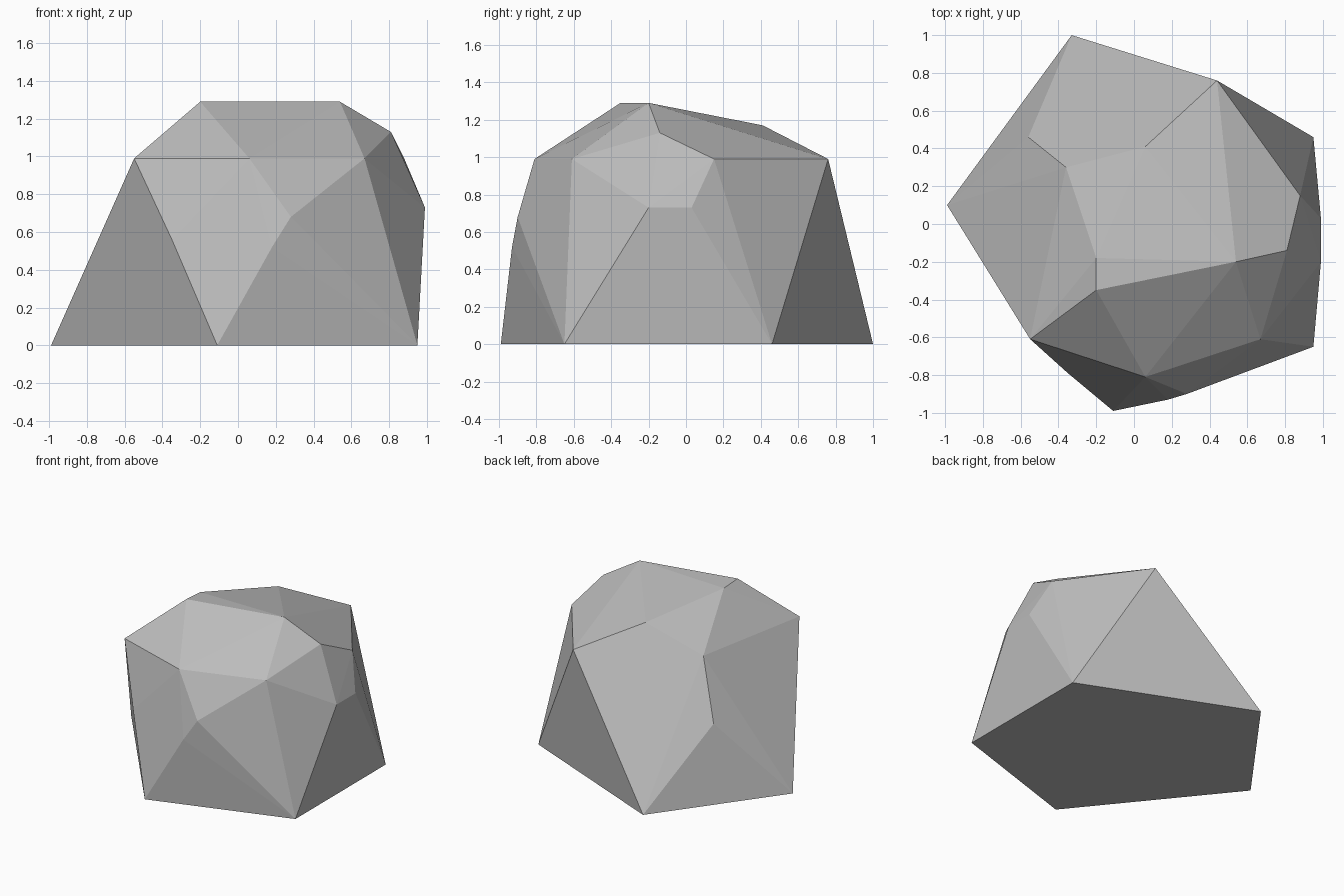
import bpy
import bmesh
import math

default_cube = bpy.data.objects.get("Cube")
if default_cube:
    bpy.data.objects.remove(default_cube, do_unlink=True)


def make_material(name, colour):
    material = bpy.data.materials.new(name)
    material.use_nodes = True
    material.diffuse_color = colour
    shader = next(n for n in material.node_tree.nodes if n.type == "BSDF_PRINCIPLED")
    shader.inputs["Base Color"].default_value = colour
    return material


def make_faceted_stone(name, corners, material):
    """Wrap the corner points in a convex shell and merge coplanar facets."""
    bm = bmesh.new()
    for corner in corners:
        bm.verts.new(corner)
    hull = bmesh.ops.convex_hull(bm, input=list(bm.verts))
    unused = {v for v in hull["geom_interior"] + hull["geom_unused"]
              if isinstance(v, bmesh.types.BMVert)}
    bmesh.ops.delete(bm, geom=list(unused), context="VERTS")
    bmesh.ops.dissolve_limit(bm, angle_limit=math.radians(1),
                             verts=list(bm.verts), edges=list(bm.edges))
    bmesh.ops.recalc_face_normals(bm, faces=list(bm.faces))
    mesh = bpy.data.meshes.new(name)
    bm.to_mesh(mesh)
    bm.free()
    mesh.materials.append(material)
    stone = bpy.data.objects.new(name, mesh)
    bpy.context.collection.objects.link(stone)
    return stone


# Flat five-sided base
base = [(-.99, .1, 0), (-.11, -.99, 0), (.95, -.65, 0), (.95, .46, 0), (-.33, 1, 0)]

# Corners around the waist, where the sides bend
waist_front = [(-.35, -.79, .56), (.18, -.93, .52), (.28, -.9, .68),
               (.4, -.84, .56), (.77, -.63, .61)]
waist_right = [(.99, -.2, .73), (.99, .03, .73), (.98, .1, .62), (.65, .64, .58)]
waist_back = [(-.56, .46, .565)]

# Corners of the shoulder, where the sides meet the crown
shoulder = [(-.55, -.61, .99), (.06, -.81, .99), (.67, -.61, .99),
            (.88, .15, .99), (.44, .76, .99), (-.36, .3, .98)]

# Corners of the sloping crown
crown = [(-.2, -.35, 1.29), (.54, -.2, 1.29), (-.2, -.18, 1.28),
         (.81, -.14, 1.13), (.06, .41, 1.17)]

stone_grey = make_material("stone_grey", (.5, .5, .5, 1))
make_faceted_stone("rock", base + waist_front + waist_right + waist_back + shoulder + crown,
                   stone_grey)
